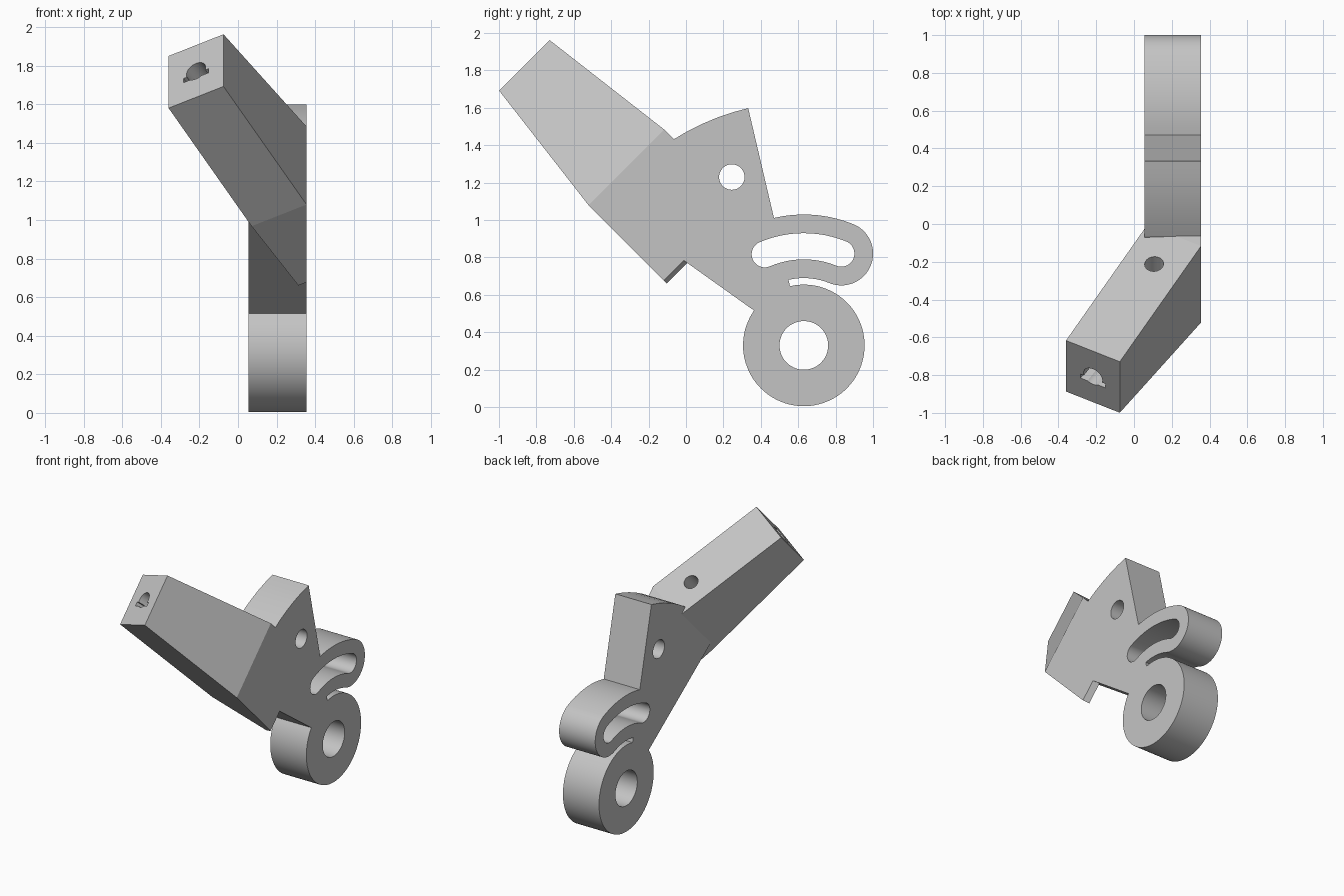
import bpy, bmesh
from math import radians, cos, sin, ceil
from mathutils import Vector, Matrix

cube = bpy.data.objects.get("Cube")
if cube:
    bpy.data.objects.remove(cube, do_unlink=True)

grey = bpy.data.materials.new("plain_grey")
grey.use_nodes = True
colour = (0.55, 0.55, 0.55, 1)
grey.diffuse_color = colour
grey.node_tree.nodes["Principled BSDF"].inputs["Base Color"].default_value = colour

PIVOT = (0.63, 0.33)      # shared centre of every plate arc (y, z)
X0, X1 = 0.055, 0.355     # plate thickness


def arc(centre, r, a0, a1):
    n = ceil(abs(a1 - a0) / 4)
    angles = [radians(a0 + (a1 - a0) * i / n) for i in range(n + 1)]
    return [(centre[0] + r * cos(a), centre[1] + r * sin(a)) for a in angles]


def on_pivot(r, a):
    return arc(PIVOT, r, a, a + 1)[0]


def finish(name, bm, frame=Matrix()):
    bmesh.ops.recalc_face_normals(bm, faces=bm.faces)
    mesh = bpy.data.meshes.new(name)
    bm.transform(frame)
    bm.to_mesh(mesh)
    bm.free()
    mesh.materials.append(grey)
    ob = bpy.data.objects.new(name, mesh)
    bpy.context.collection.objects.link(ob)
    return ob


def prism(name, pts, d0, d1, frame=Matrix()):
    """Extrude a 2D outline along the local x axis."""
    bm = bmesh.new()
    face = bm.faces.new([bm.verts.new((d0, p, q)) for p, q in pts])
    out = bmesh.ops.extrude_face_region(bm, geom=[face])
    verts = [v for v in out["geom"] if isinstance(v, bmesh.types.BMVert)]
    bmesh.ops.translate(bm, verts=verts, vec=(d1 - d0, 0, 0))
    return finish(name, bm, frame)


def combine(target, tool, operation):
    mod = target.modifiers.new(operation.lower(), 'BOOLEAN')
    mod.operation, mod.solver, mod.object = operation, 'EXACT', tool
    bpy.context.view_layer.objects.active = target
    bpy.ops.object.modifier_apply(modifier=mod.name)
    bpy.data.objects.remove(tool, do_unlink=True)


# Plate: ring, narrow gap, hooked slot arm and fan-shaped body in one outline
SLOT_R, A_END, A_START, A_STEP = 0.53, 67.8, 113.2, 103.2
tip, root = on_pivot(SLOT_R, A_END), on_pivot(SLOT_R, A_START)
outline = (arc(PIVOT, 0.325, 145, 360 + A_STEP)
           + arc(PIVOT, 0.36, A_STEP, A_END)
           + arc(tip, 0.17, A_END - 180, A_END)[1:]
           + arc(PIVOT, 0.70, A_END, A_STEP)[1:]
           + arc(PIVOT, 1.303, A_STEP, 122.3)
           + [(-0.415, 1.071)])
plate = prism("bracket", outline, X0, X1)

# Plate openings: ring bore, small round hole and curved slot
slot = (arc(PIVOT, SLOT_R + 0.07, A_END, A_START)
        + arc(root, 0.07, A_START, A_START + 180)[1:]
        + arc(PIVOT, SLOT_R - 0.07, A_START, A_END)[1:]
        + arc(tip, 0.07, A_END - 180, A_END)[1:-1])
for name, pts in (("ring_bore", arc(PIVOT, 0.13, 0, 360)[:-1]),
                  ("pin_hole", arc((0.245, 1.23), 0.068, 0, 360)[:-1]),
                  ("curved_slot", slot)):
    combine(plate, prism(name, pts, X0 - 0.1, X1 + 0.1), 'DIFFERENCE')

# Angled arm: local x runs along it, local y is its width, local z its depth
along = Vector((0.487, 0.617, -0.617)).normalized()
wide = Vector((0, 1, 1)).normalized()
deep = along.cross(wide)
frame = Matrix((along, wide, deep)).transposed().to_4x4()
frame.translation = (-0.2175, -0.808, 1.771)

FLARE, LENGTH, HALF_DEPTH = 0.883, 1.38, 0.163
side = [(0, -0.191), (FLARE, -0.286), (LENGTH, -0.286),
        (LENGTH, 0.286), (FLARE, 0.286), (0, 0.191)]
bm = bmesh.new()
face = bm.faces.new([bm.verts.new((t, w, -HALF_DEPTH)) for t, w in side])
out = bmesh.ops.extrude_face_region(bm, geom=[face])
bmesh.ops.translate(bm, vec=(0, 0, 2 * HALF_DEPTH),
                    verts=[v for v in out["geom"] if isinstance(v, bmesh.types.BMVert)])
bm.transform(frame)
# Trim the arm flush with the plate
cut = bmesh.ops.bisect_plane(bm, geom=bm.verts[:] + bm.edges[:] + bm.faces[:],
                             plane_co=(X1, 0, 0), plane_no=(1, 0, 0), clear_outer=True)
bmesh.ops.holes_fill(bm, edges=[e for e in bm.edges if e.is_boundary])
arm = finish("angled_arm", bm)
combine(plate, arm, 'UNION')

# Keyed bore from the arm's end, met by a cross hole in its upper face
circle = arc((0, 0), 0.057, 0, 360)[:-1]
key = [(-0.047, -0.075), (-0.017, -0.075), (-0.017, 0.075), (-0.047, 0.075)]
combine(plate, prism("end_bore", circle, -0.1, 0.66, frame), 'DIFFERENCE')
combine(plate, prism("key_slot", key, -0.1, 0.3, frame), 'DIFFERENCE')
turned = Matrix((wide, deep, along)).transposed().to_4x4()
turned.translation = frame @ Vector((0.665, 0, 0))
hole = arc((0, 0), 0.05, 0, 360)[:-1]
combine(plate, prism("cross_hole", hole, 0, 0.5, turned), 'DIFFERENCE')

# Smooth the round walls, keep every corner sharp
bpy.ops.object.select_all(action='DESELECT')
plate.select_set(True)
bpy.context.view_layer.objects.active = plate
bpy.ops.object.shade_smooth_by_angle(angle=radians(5))
